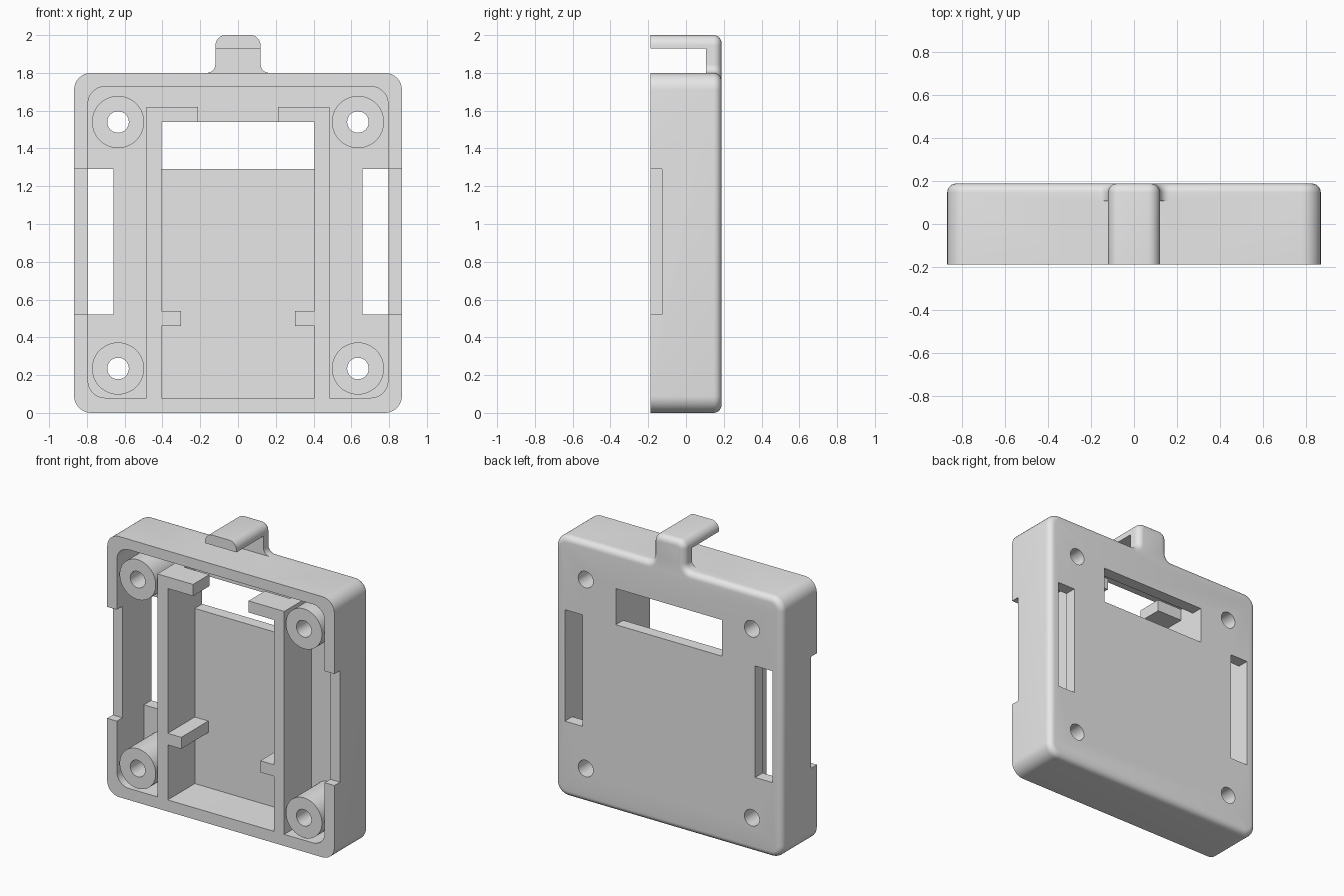
import bpy, bmesh
from math import sin, cos, radians, pi

if "Cube" in bpy.data.objects:
    bpy.data.objects.remove(bpy.data.objects["Cube"], do_unlink=True)

FRONT, BACK, FLOOR = -0.188, 0.188, 0.107   # depths along y
HALF_W, TOP = 0.868, 1.80                   # case half width and height
EDGE = 0.042                                # rounding of the back edge
SLOT_LOW, SLOT_HIGH = 0.52, 1.29

grey = bpy.data.materials.new("light_grey")
grey.use_nodes = True
grey.diffuse_color = (0.8, 0.8, 0.8, 1)
grey.node_tree.nodes["Principled BSDF"].inputs["Base Color"].default_value = (0.8, 0.8, 0.8, 1)


def arc(cx, cz, r, start, end, steps=8):
    angles = [radians(start + (end - start) * i / steps) for i in range(steps + 1)]
    return [(cx + r * cos(a), cz + r * sin(a)) for a in angles]


def mirrored(right):
    return right + [(-x, z) for x, z in reversed(right)]


def rounded_rect(w, low, high, r):
    return mirrored(arc(w - r, low + r, r, 270, 360) + arc(w - r, high - r, r, 0, 90))


def case_outline(inset):
    # case corner, case corner, fillet under the hook, hook corner
    r = 0.09
    return mirrored(arc(HALF_W - r, r, r - inset, 270, 360)
                    + arc(HALF_W - r, TOP - r, r - inset, 0, 90)
                    + arc(0.165, TOP + 0.045, 0.045 + inset, 270, 180)
                    + arc(0.065, 1.945, 0.055 - inset, 0, 90))


def circle(cx, cz, r, n=48):
    return arc(cx, cz, r, 0, 360, n)[:-1]


def rect(x0, x1, z0, z1):
    return [(x0, z0), (x1, z0), (x1, z1), (x0, z1)]


def loft(name, rings, closed=False):
    """Skin a list of (outline, y) rings; cap the ends unless closed on itself."""
    bm = bmesh.new()
    loops = [[bm.verts.new((x, y, z)) for x, z in pts] for pts, y in rings]
    pairs = list(zip(loops, loops[1:]))
    if closed:
        pairs.append((loops[-1], loops[0]))
    else:
        bm.faces.new(loops[0])
        bm.faces.new(loops[-1])
    for a, b in pairs:
        n = len(a)
        for i in range(n):
            j = (i + 1) % n
            bm.faces.new((a[i], a[j], b[j], b[i]))
    bmesh.ops.recalc_face_normals(bm, faces=bm.faces)
    mesh = bpy.data.meshes.new(name)
    bm.to_mesh(mesh)
    bm.free()
    mesh.materials.append(grey)
    obj = bpy.data.objects.new(name, mesh)
    bpy.context.collection.objects.link(obj)
    return obj


def prism(name, pts, y0, y1):
    return loft(name, [(pts, y0), (pts, y1)])


def activate(obj):
    bpy.ops.object.select_all(action='DESELECT')
    obj.select_set(True)
    bpy.context.view_layer.objects.active = obj


def cut(obj, pts, y0, y1):
    cutter = prism("cutter", pts, y0, y1)
    cutter.hide_render = True
    mod = obj.modifiers.new("cut", 'BOOLEAN')
    mod.operation, mod.solver, mod.object = 'DIFFERENCE', 'EXACT', cutter
    activate(obj)
    bpy.ops.object.modifier_apply(modifier=mod.name)
    bpy.data.objects.remove(cutter, do_unlink=True)


def smooth(obj):
    activate(obj)
    bpy.ops.object.shade_smooth_by_angle(angle=radians(35))


# Case and hook as one solid with a rounded back edge
rings = [(case_outline(0), FRONT)]
for i in range(7):
    a = i / 6 * pi / 2
    rings.append((case_outline(EDGE * (1 - cos(a))), BACK - EDGE + EDGE * sin(a)))
case = loft("case_with_hook", rings)

# Gap under the hook, main cavity and rear window
cut(case, rect(-0.3, 0.3, TOP, 1.93), -1, FLOOR)
cut(case, rounded_rect(0.794, 0.08, 1.728, 0.09), -1, FLOOR)
cut(case, rect(-0.405, 0.405, SLOT_HIGH, 1.54), 0, 1)

# Slots, side notches and screw holes
for side in (-1, 1):
    cut(case, rect(side * 0.66, side * 0.794, SLOT_LOW, SLOT_HIGH), 0, 1)
    cut(case, rect(side * 0.75, side * 1.0, SLOT_LOW, SLOT_HIGH), -1, -0.127)
    for z in (0.235, 1.54):
        cut(case, circle(side * 0.635, z, 0.057), 0, 1)
smooth(case)

# Inner rails, retaining tabs and screw posts
for side, word in ((-1, "right"), (1, "left")):
    prism(word + "_rail", rect(side * 0.405, side * 0.485, 0.08, 1.62), FRONT, FLOOR)
    prism(word + "_upper_tab", rect(side * 0.212, side * 0.405, 1.54, 1.62), FRONT, -0.01)
    prism(word + "_lower_tab", rect(side * 0.302, side * 0.405, 0.46, 0.54), FRONT, FLOOR)
    for z, level in ((0.235, "lower"), (1.54, "upper")):
        outer, inner = circle(side * 0.635, z, 0.138), circle(side * 0.635, z, 0.057)
        post = loft(word + "_" + level + "_screw_post",
                    [(outer, FRONT), (outer, FLOOR), (inner, FLOOR), (inner, FRONT)], closed=True)
        smooth(post)
